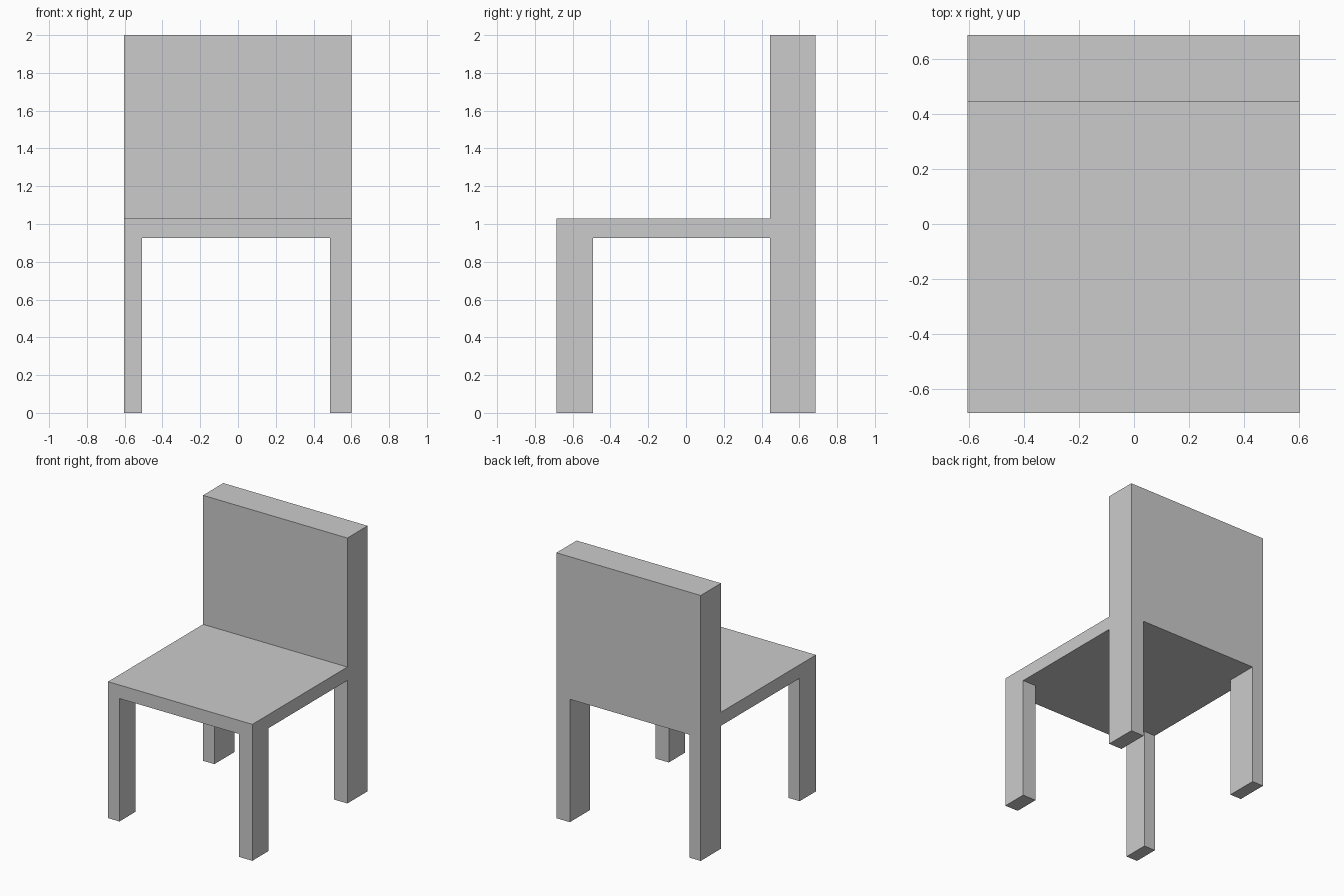
import bpy
import bmesh
from mathutils import Vector

if "Cube" in bpy.data.objects:
    bpy.data.objects.remove(bpy.data.objects["Cube"])

# Shared dimensions
LEFT, RIGHT = -0.603, 0.60
FRONT, BACK = -0.686, 0.686
LEG_IN_LEFT, LEG_IN_RIGHT = -0.508, 0.488
FRONT_LEG_BACK, REST_FRONT = -0.492, 0.445
SEAT_BOTTOM, SEAT_TOP, TOP = 0.926, 1.028, 2.0


def box(name, x, y, z):
    """Flat-faced box spanning the given (min, max) ranges."""
    bm = bmesh.new()
    bmesh.ops.create_cube(bm, size=1)
    size = Vector((x[1] - x[0], y[1] - y[0], z[1] - z[0]))
    bmesh.ops.scale(bm, vec=size, verts=bm.verts)
    mesh = bpy.data.meshes.new(name)
    bm.to_mesh(mesh)
    bm.free()
    obj = bpy.data.objects.new(name, mesh)
    obj.location = (sum(x) / 2, sum(y) / 2, sum(z) / 2)
    bpy.context.collection.objects.link(obj)
    return obj


# Seat slab and the thick backrest, flush with the seat underside
box("seat", (LEFT, RIGHT), (FRONT, REST_FRONT), (SEAT_BOTTOM, SEAT_TOP))
box("backrest", (LEFT, RIGHT), (REST_FRONT, BACK), (SEAT_BOTTOM, TOP))

# Four legs, the back pair as deep as the backrest
for side, x in (("left", (LEFT, LEG_IN_LEFT)), ("right", (LEG_IN_RIGHT, RIGHT))):
    box(f"front_leg_{side}", x, (FRONT, FRONT_LEG_BACK), (0, SEAT_BOTTOM))
    box(f"back_leg_{side}", x, (REST_FRONT, BACK), (0, SEAT_BOTTOM))
